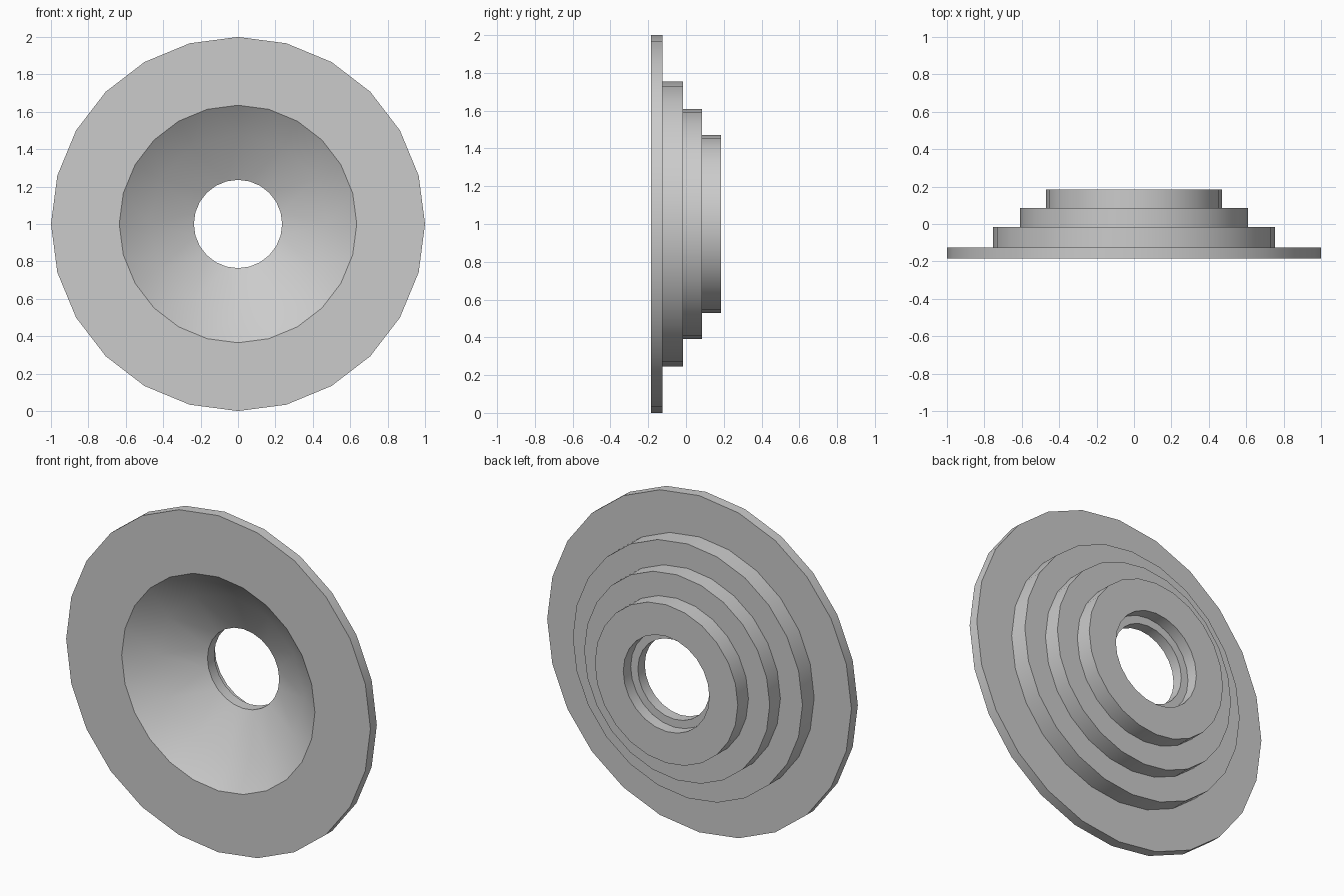
import bpy, bmesh, math

cube = bpy.data.objects.get("Cube")
if cube:
    bpy.data.objects.remove(cube, do_unlink=True)

SIDES = 24
mat = bpy.data.materials.new("light grey")
mat.use_nodes = True
grey = (0.6, 0.6, 0.6, 1)
mat.diffuse_color = grey
mat.node_tree.nodes["Principled BSDF"].inputs["Base Color"].default_value = grey

bm = bmesh.new()


def ring(radius, y, n=SIDES):
    """Circle of vertices around the y axis, first vertex at the top."""
    angles = [math.tau * i / n for i in range(n)]
    return [bm.verts.new((radius * math.sin(a), y, 1 + radius * math.cos(a))) for a in angles]


def bridge(a, b):
    for i in range(SIDES):
        j = (i + 1) % SIDES
        bm.faces.new((a[i], a[j], b[j], b[i]))


def facet_band(full, half):
    """Join a full ring to a ring with half as many vertices."""
    n = len(half)
    for j in range(n):
        left, mid, right = (full[(2 * j + k) % SIDES] for k in (-1, 0, 1))
        bm.faces.new((left, mid, half[j]))
        bm.faces.new((mid, right, half[j]))
        bm.faces.new((right, half[(j + 1) % n], half[j]))


# Stepped back and bored centre, from the hole edge round to the bowl rim
profile = [(0.236, 0.05), (0.236, 0.115), (0.283, 0.115), (0.283, 0.185),
           (0.47, 0.185), (0.47, 0.085), (0.61, 0.085), (0.61, -0.015),
           (0.755, -0.015), (0.755, -0.125), (1, -0.125), (1, -0.185),
           (0.635, -0.185)]
rings = [ring(r, y) for r, y in profile]
for a, b in zip(rings, rings[1:]):
    bridge(a, b)

# Faceted bowl in the front
bowl = ring(0.48, -0.065, SIDES // 2)
facet_band(rings[-1], bowl)
facet_band(rings[0], bowl)

bmesh.ops.recalc_face_normals(bm, faces=bm.faces)
mesh = bpy.data.meshes.new("stepped_flange")
bm.to_mesh(mesh)
bm.free()
mesh.materials.append(mat)
flange = bpy.data.objects.new("stepped_flange", mesh)
bpy.context.collection.objects.link(flange)

# Smooth the round walls, keep the steps crisp
bpy.ops.object.select_all(action="DESELECT")
flange.select_set(True)
bpy.context.view_layer.objects.active = flange
bpy.ops.object.shade_smooth_by_angle(angle=math.radians(35))
